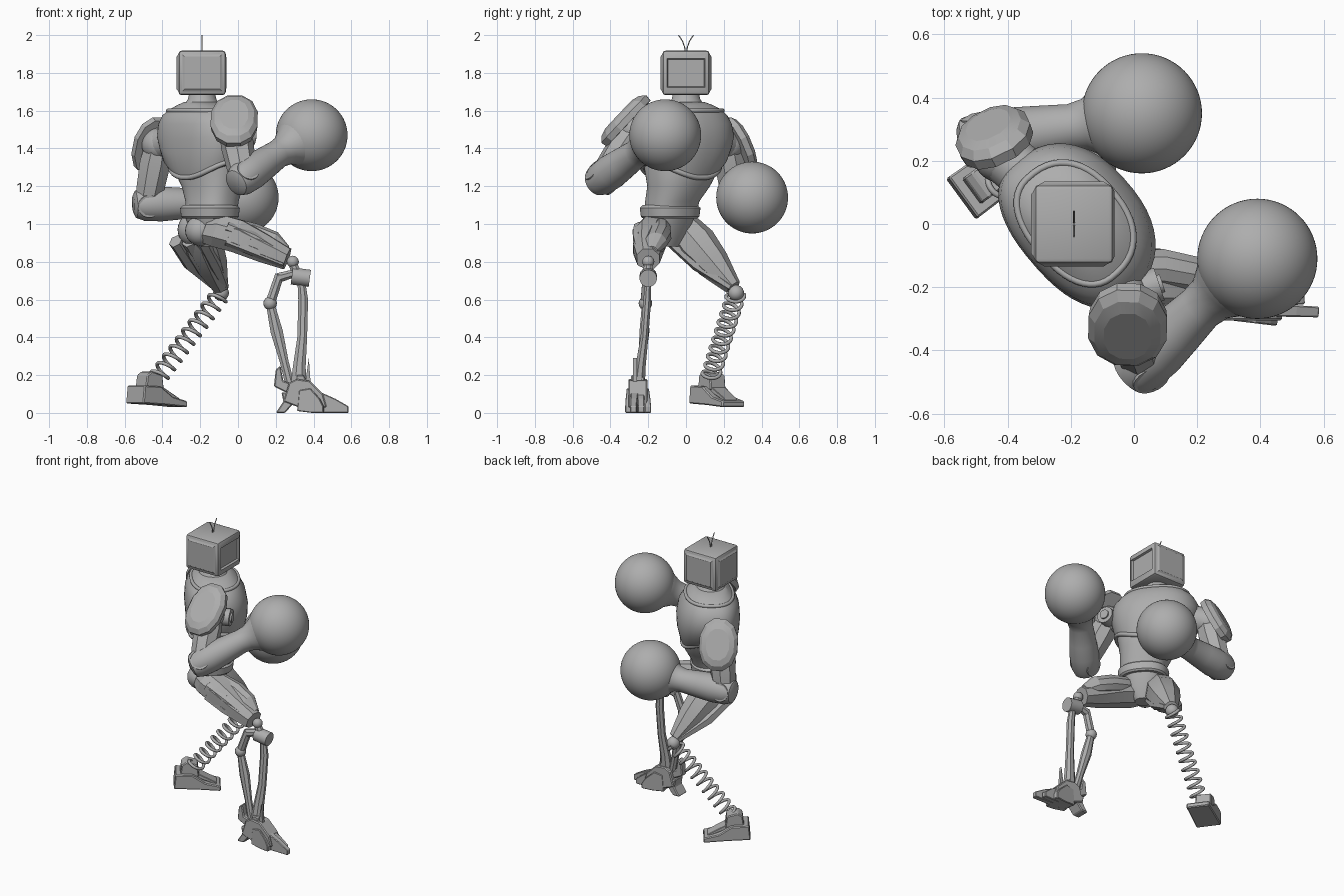
import bpy, bmesh, math
from mathutils import Vector as V, Matrix

cube = bpy.data.objects.get("Cube")
if cube:
    bpy.data.objects.remove(cube)

grey = bpy.data.materials.new("plain grey")
grey.use_nodes = True
grey.diffuse_color = (0.42, 0.42, 0.42, 1)
grey.node_tree.nodes["Principled BSDF"].inputs["Base Color"].default_value = (0.42, 0.42, 0.42, 1)
UP = V((0, 0, 1))


def finish(name, bm, angle=30):
    bmesh.ops.recalc_face_normals(bm, faces=bm.faces)
    me = bpy.data.meshes.new(name)
    bm.to_mesh(me)
    bm.free()
    ob = bpy.data.objects.new(name, me)
    bpy.context.collection.objects.link(ob)
    me.materials.append(grey)
    bpy.ops.object.select_all(action='DESELECT')
    ob.select_set(True)
    bpy.context.view_layer.objects.active = ob
    if angle:
        bpy.ops.object.shade_smooth_by_angle(angle=math.radians(angle))
    return ob


def loft(name, rings, angle=30):
    """Skin a stack of rings and cap both ends."""
    bm = bmesh.new()
    vs = [[bm.verts.new(p) for p in r] for r in rings]
    n = len(vs[0])
    for a, b in zip(vs, vs[1:]):
        for i in range(n):
            j = (i + 1) % n
            bm.faces.new((a[i], a[j], b[j], b[i]))
    bm.faces.new(vs[0])
    bm.faces.new(vs[-1])
    return finish(name, bm, angle)


def ring(c, u, v, a, b, back=None, n=32, power=1.0):
    """Superellipse ring; back gives another depth on the -v side."""
    out = []
    for i in range(n):
        t = math.tau * (i + 0.5) / n
        x, y = math.cos(t), math.sin(t)
        d = b if y > 0 or back is None else back
        x = math.copysign(abs(x) ** power, x)
        y = math.copysign(abs(y) ** power, y)
        out.append(V(c) + u * a * x + v * d * y)
    return out


def limb(name, stops, n=24, flat=1.0, angle=30):
    """Tapered limb through (point, radius) stops; flat scales one cross axis."""
    pts = [V(p) for p, _ in stops]
    w = (pts[-1] - pts[0]).normalized()
    u = w.cross(UP if abs(w.z) < 0.9 else V((0, 1, 0))).normalized()
    v = w.cross(u)
    return loft(name, [ring(p, u, v, r, r * flat, n=n) for p, (_, r) in zip(pts, stops)], angle)


def rod(name, p, q, r, n=20):
    return limb(name, [(p, r), (q, r)], n)


def ball(name, c, r, seg=48):
    bm = bmesh.new()
    bmesh.ops.create_uvsphere(bm, u_segments=seg, v_segments=seg // 2, radius=r,
                              matrix=Matrix.Translation(c))
    return finish(name, bm)


def tube(name, pts, r, cyclic=False):
    cu = bpy.data.curves.new(name, 'CURVE')
    cu.dimensions, cu.bevel_depth, cu.bevel_resolution = '3D', r, 3
    sp = cu.splines.new('POLY')
    sp.points.add(len(pts) - 1)
    for s, p in zip(sp.points, pts):
        s.co = (*p, 1)
    sp.use_cyclic_u = cyclic
    cu.materials.append(grey)
    bpy.context.collection.objects.link(bpy.data.objects.new(name, cu))


def prism(name, profile, origin, along, width, tip=1.0, bevel=0.006):
    """Extrude an (along, z) profile sideways; tip narrows its far end."""
    d = V(along).normalized()
    s = d.cross(UP)
    far = max(p[0] for p in profile)
    low = min(p[0] for p in profile)
    rings = [[V(origin) + d * x + UP * z + s * k * width * (1 + (tip - 1) * (x - low) / (far - low))
              for x, z in profile] for k in (-0.5, 0.5)]
    ob = loft(name, rings, 0)
    if bevel:
        m = ob.modifiers.new("edge", 'BEVEL')
        m.width, m.segments = bevel, 1


# Torso, turned about the vertical axis; lift raises a section under the arms
F = V((0.76, 0.65, 0))
S = V((0.65, -0.76, 0))


def section(z, cx, cy, w, df, db, lift=0.0, grow=0.0):
    c = V((cx, cy, z))
    pts = ring(c, S, F, w + grow, df + grow, db + grow, 48, 0.85)
    return [p + UP * lift * ((p - c).dot(S) / w) ** 2 for p in pts]


loft("abdomen", [section(1.04, -.145, -.085, .14, .12, .12), section(1.12, -.14, -.075, .145, .13, .12),
                 section(1.2, -.145, -.045, .17, .155, .125), section(1.3, -.165, -.03, .21, .18, .14),
                 section(1.38, -.185, -.02, .22, .18, .13)], 40)
chest = [section(1.235, -.175, -.04, .215, .185, .13, .08), section(1.29, -.19, -.03, .25, .212, .145, .07),
         section(1.37, -.195, -.025, .27, .23, .155, .05), section(1.45, -.2, -.02, .28, .235, .16, .02),
         section(1.53, -.2, -.02, .27, .22, .155), section(1.575, -.2, -.012, .24, .19, .145),
         section(1.605, -.197, -.006, .2, .165, .125), section(1.63, -.193, 0, .14, .125, .105),
         section(1.645, -.19, 0, .095, .095, .09)]
loft("chest", chest, 40)
tube("collar_trim", section(1.6, -.197, -.006, .205, .168, .128), .011, True)
tube("chest_trim", section(1.245, -.175, -.04, .215, .185, .13, .08, .004), .014, True)
loft("belt", [section(z, -.15, -.085, .155, .14, .135, 0, g)
              for z, g in ((1.03, -.01), (1.04, 0), (1.085, .005), (1.1, -.01))])
loft("neck", [ring((-.19, 0, z), V((1, 0, 0)), V((0, 1, 0)), r, r)
              for z, r in ((1.6, .13), (1.635, .095), (1.66, .076), (1.7, .066))], 40)
loft("pelvis", [section(.88, -.15, -.09, .05, .05, .05), section(.95, -.15, -.09, .11, .09, .09),
                section(1.05, -.15, -.085, .13, .12, .12)], 25)

# Box head with a wide sunken screen at +x and raised panels on the other sides
bm = bmesh.new()
bmesh.ops.create_cube(bm, size=1, matrix=Matrix.Translation((-.19, 0, 1.8)) @ Matrix.Diagonal((.25, .25, .235, 1)))
bmesh.ops.bevel(bm, geom=bm.edges[:], offset=.016, segments=2, affect='EDGES', profile=.5)
bm.normal_update()
for f in sorted(bm.faces, key=lambda f: -f.calc_area())[:6]:
    nrm = f.normal.copy()
    if abs(nrm.z) > .5:
        continue
    screen = nrm.x > .5
    bmesh.ops.inset_individual(bm, faces=[f], thickness=.012 if screen else .01, depth=.004)
    if screen:
        for v in f.verts:
            v.co.z = 1.8 + (v.co.z - 1.8) * .82
    bmesh.ops.inset_individual(bm, faces=[f], thickness=.006 if screen else .012, depth=-.014 if screen else .006)
finish("head", bm, 25)
for name, k in (("left_antenna", -1), ("right_antenna", 1)):
    tube(name, [(-.19, k * (.004 + .036 * t * t), 1.91 + .09 * t) for t in (0, .3, .6, .8, 1)], .003)

# Arms ending in big round fists
arms = {
    "left": dict(sh=(-.02, -.27, 1.5), el=(.03, -.44, 1.245), wr=(.21, -.265, 1.37), fist=(.39, -.11, 1.47),
                 pad=(-.02, -.325, 1.552), nrm=(-.02, -.72, .68), size=(.128, .178), root=(-.08, -.15, 1.48)),
    "right": dict(sh=(-.42, .22, 1.42), el=(-.48, .265, 1.105), wr=(-.2, .305, 1.11), fist=(.025, .35, 1.14),
                  pad=(-.445, .28, 1.415), nrm=(-.4, .82, .42), size=(.125, .168), root=(-.3, .12, 1.46)),
}
for side, a in arms.items():
    sh, el, wr, fist = (V(a[k]) for k in ("sh", "el", "wr", "fist"))
    rod(side + "_shoulder_joint", a["root"], sh, .085)
    ball(side + "_shoulder", sh, .09, 32)
    limb(side + "_upper_arm", [(sh, .075), (sh.lerp(el, .3), .088), (sh.lerp(el, .75), .079), (el, .07)], 8, angle=20)
    sidedir = (el - sh).cross(wr - el).normalized()
    rod(side + "_elbow_pin", el - sidedir * .075, el + sidedir * .075, .06)
    reach = fist - wr
    back = (wr - el).normalized()
    limb(side + "_forearm", [(el - back * .075, .045), (el - back * .062, .072), (el - back * .02, .088),
                             (el.lerp(wr, .25), .093), (el.lerp(wr, .6), .085),
                             (wr, .075), (wr + reach * .2, .082), (wr + reach * .38, .108),
                             (wr + reach * .55, .14), (wr + reach * .72, .165)], 32, angle=40)
    ball(side + "_fist", fist, .19, 64)
    # Faceted shoulder shield
    n = V(a["nrm"]).normalized()
    u = n.cross(UP).normalized()
    v = u.cross(n)
    w, h = a["size"]
    loft(side + "_shoulder_pad", [ring(V(a["pad"]) + n * o, u, v, w * k, h * k, n=12, power=.9)
                                  for o, k in ((-.03, .8), (-.03, .97), (.005, 1.0), (.03, .84), (.042, .6))], 15)

rod("left_shoulder_disc", (.02, -.21, 1.47), (.08, -.19, 1.47), .055)
rod("left_shoulder_hub", (.05, -.2, 1.47), (.09, -.187, 1.47), .03)

# Right leg: faceted thigh, coil spring and wedge foot
hip, knee = V((-.22, -.01, .97)), V((-.095, .25, .665))
limb("right_thigh", [(hip, .095), (hip.lerp(knee, .25), .11), (hip.lerp(knee, .6), .09), (knee, .045)], 8, angle=15)
for k in (-1, 0, 1):
    off = V((.07, -.03, 0)) * k
    limb("right_thigh_strip", [(hip + off + V((-.04, -.03, -.06)), .04),
                               (hip.lerp(knee, .5) + off * .9 + V((-.03, -.03, -.03)), .04),
                               (knee + off * .4, .02)], 6, angle=15)
ball("right_knee", (-.09, .265, .635), .042, 24)
top, foot = V((-.09, .265, .63)), V((-.43, .125, .18))
ax = (foot - top).normalized()
u = ax.cross(UP).normalized()
v = ax.cross(u)
N, TURNS = 320, 10
tube("leg_spring", [top.lerp(foot, i / N) + u * .046 * math.cos(math.tau * TURNS * i / N)
                    + v * .046 * math.sin(math.tau * TURNS * i / N) for i in range(N + 1)], .0095)
D = (.82, .6, 0)
O = (-.548, .078, 0)
prism("right_foot", [(0, .05), (.01, .145), (.12, .14), (.2, .085), (.295, .062), (.295, .03), (.15, .042)],
      O, D, .16, .92)
prism("right_ankle", [(.04, .13), (.05, .2), (.08, .22), (.15, .2), (.16, .12)], O, D, .1)
prism("right_toe_plate", [(.14, .115), (.15, .14), (.27, .075), (.27, .06)], O, D, .09, .9, .003)

# Left leg: faceted thigh, twin struts and clawed foot
limb("left_thigh", [((-.17, -.14, .97), .08), ((-.11, -.165, .965), .1), ((0, -.19, .935), .1),
                    ((.14, -.2, .87), .085), ((.26, -.2, .815), .065)], 8, .95, angle=15)
limb("left_thigh_back", [((-.06, -.14, .98), .06), ((.08, -.14, .94), .065), ((.19, -.16, .9), .06),
                         ((.26, -.18, .855), .03)], 10, angle=15)
for z in (-.035, .035):
    limb("left_thigh_strip", [((-.06, -.25, .95 + z), .03), ((.08, -.255, .895 + z), .03),
                              ((.24, -.235, .815 + z * .6), .025)], 6, angle=15)
ball("left_hip", (-.2, -.13, .965), .08, 24)
ball("right_hip", (-.23, -.01, .97), .09, 24)
ball("left_knee", (.29, -.2, .8), .032, 24)
limb("left_knee_link", [((.28, -.2, .81), .022), ((.32, -.2, .72), .03)], 8)
rod("left_knee_barrel", (.285, -.2, .725), (.38, -.2, .712), .046)
limb("front_strut", [((.335, -.2, .7), .022), ((.345, -.205, .6), .028), ((.34, -.22, .4), .028),
                     ((.325, -.24, .25), .036), ((.32, -.25, .15), .044)], 8, .8, angle=15)
limb("rear_link", [((.3, -.2, .74), .022), ((.215, -.205, .715), .028)], 8)
limb("rear_strut_upper", [((.22, -.205, .73), .026), ((.17, -.215, .58), .028)], 8)
ball("rear_strut_joint", (.17, -.215, .58), .036, 16)
limb("rear_strut_lower", [((.17, -.215, .58), .024), ((.205, -.22, .43), .035), ((.245, -.235, .27), .025),
                          ((.275, -.245, .15), .026)], 8, .8, angle=15)
Q = (0, -.255, 0)
prism("left_foot", [(.24, .06), (.27, .16), (.31, .18), (.38, .17), (.45, .1), (.47, .03), (.36, .015)],
      Q, (1, 0, 0), .1)
for name, y, turn, tip in (("outer_toe", -.034, -.16, .46), ("outer_middle_toe", -.014, -.04, .585),
                           ("inner_middle_toe", .012, .03, .54), ("inner_toe", .034, .16, .48)):
    prism(name, [(.32, .01), (.33, .12), (.39, .13), (.41 + (tip - .41) * .6, .075), (tip, .035), (tip, 0), (.4, 0)],
          (0, -.255 + y - turn * .35, 0), (1, turn, 0), .045, .75, .004)
prism("heel_claw", [(.29, .1), (.23, .11), (.24, .06), (.2, .0), (.25, .0), (.31, .07)], Q, (1, 0, 0), .09)
prism("heel_fin", [(.27, .1), (.19, .14), (.2, .23), (.225, .25), (.24, .17), (.3, .15)], Q, (1, 0, 0), .05)
prism("ankle_spike", [(.355, .15), (.375, .29), (.385, .15)], (0, -.27, 0), (1, 0, 0), .02, 1, 0)
prism("ankle_guard", [(.29, .13), (.31, .2), (.35, .2), (.38, .13)], Q, (1, 0, 0), .07)
